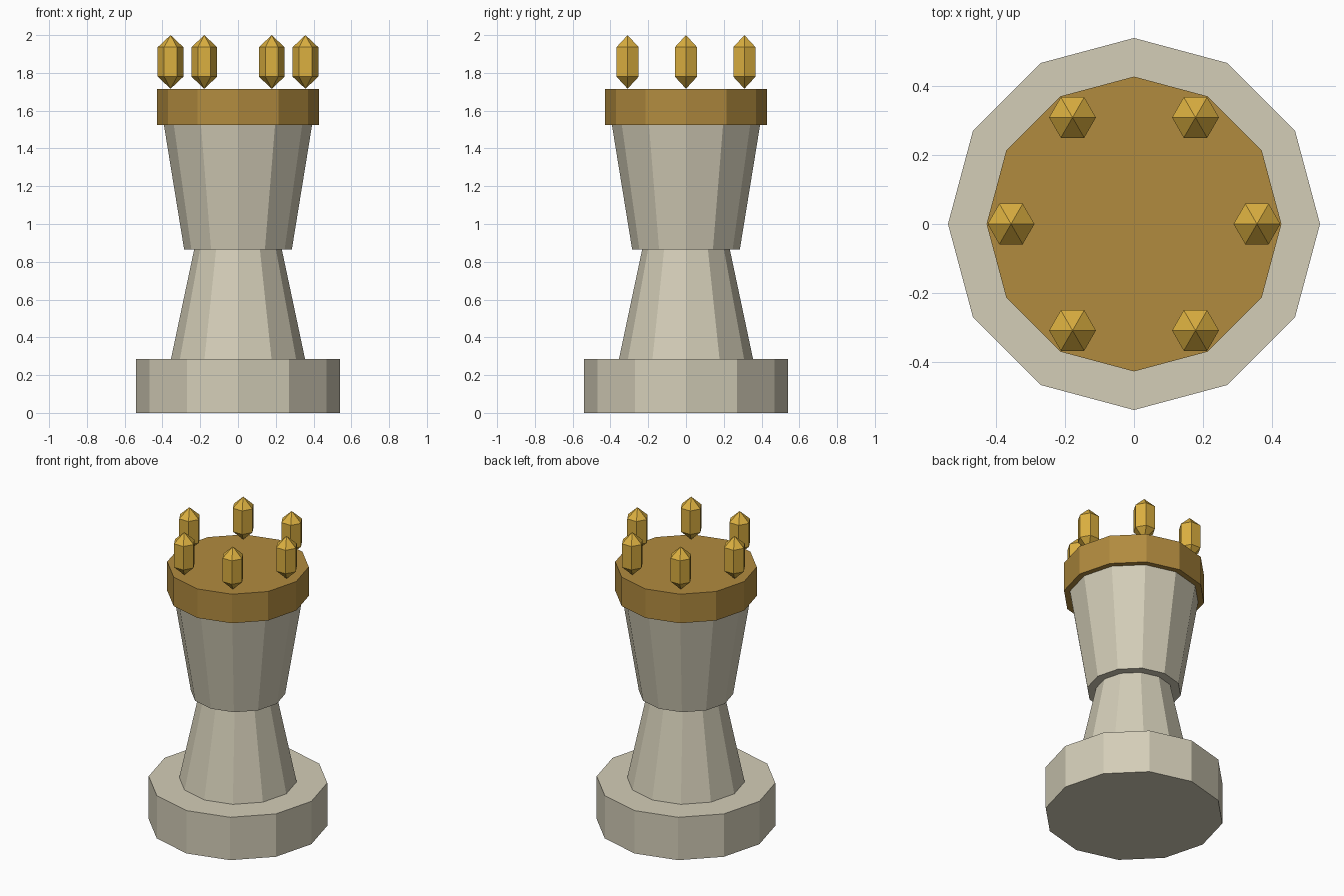
import bpy
import bmesh
from math import cos, sin, pi

cube = bpy.data.objects.get("Cube")
if cube:
    bpy.data.objects.remove(cube, do_unlink=True)


def make_material(name, srgb):
    """Flat material from display values, stored as linear."""
    colour = [(c / 255) ** 2.2 for c in srgb] + [1.0]
    mat = bpy.data.materials.new(name)
    mat.use_nodes = True
    mat.diffuse_color = colour
    mat.node_tree.nodes["Principled BSDF"].inputs["Base Color"].default_value = colour
    return mat


def turned(name, profile, sides, mat, centre=(0, 0)):
    """Flat-sided solid from (radius, z) pairs; a zero radius makes a point."""
    bm = bmesh.new()
    rings = []
    for r, z in profile:
        count = sides if r > 0 else 1
        rings.append([bm.verts.new((r * cos(2 * pi * i / sides), r * sin(2 * pi * i / sides), z))
                      for i in range(count)])
    for low, high in zip(rings, rings[1:]):
        for i in range(sides):
            j = (i + 1) % sides
            if len(low) == 1:
                bm.faces.new((low[0], high[j], high[i]))
            elif len(high) == 1:
                bm.faces.new((low[i], low[j], high[0]))
            else:
                bm.faces.new((low[i], low[j], high[j], high[i]))
    for ring in (rings[0], rings[-1]):
        if len(ring) > 1:
            bm.faces.new(ring)
    bmesh.ops.recalc_face_normals(bm, faces=bm.faces)
    mesh = bpy.data.meshes.new(name)
    bm.to_mesh(mesh)
    bm.free()
    mesh.materials.append(mat)
    obj = bpy.data.objects.new(name, mesh)
    obj.location = (*centre, 0)
    bpy.context.collection.objects.link(obj)
    return obj


stone = make_material("pale stone", (210, 204, 182))
bronze = make_material("bronze", (176, 138, 65))
gold = make_material("gold", (218, 174, 66))

# Stone body
turned("base", [(0.54, 0), (0.54, 0.285)], 12, stone)
turned("lower_column", [(0.355, 0.285), (0.232, 0.865)], 12, stone)
turned("upper_column", [(0.285, 0.865), (0.392, 1.523)], 12, stone)

# Crown band
turned("crown_band", [(0.428, 1.523), (0.428, 1.716)], 12, bronze)

# Ring of double-pointed studs
stud = [(0, 1.716), (0.068, 1.78), (0.068, 1.936), (0, 2.0)]
for k in range(6):
    a = k * pi / 3
    turned(f"crown_stud_{k + 1}", stud, 6, gold, (0.357 * cos(a), 0.357 * sin(a)))
